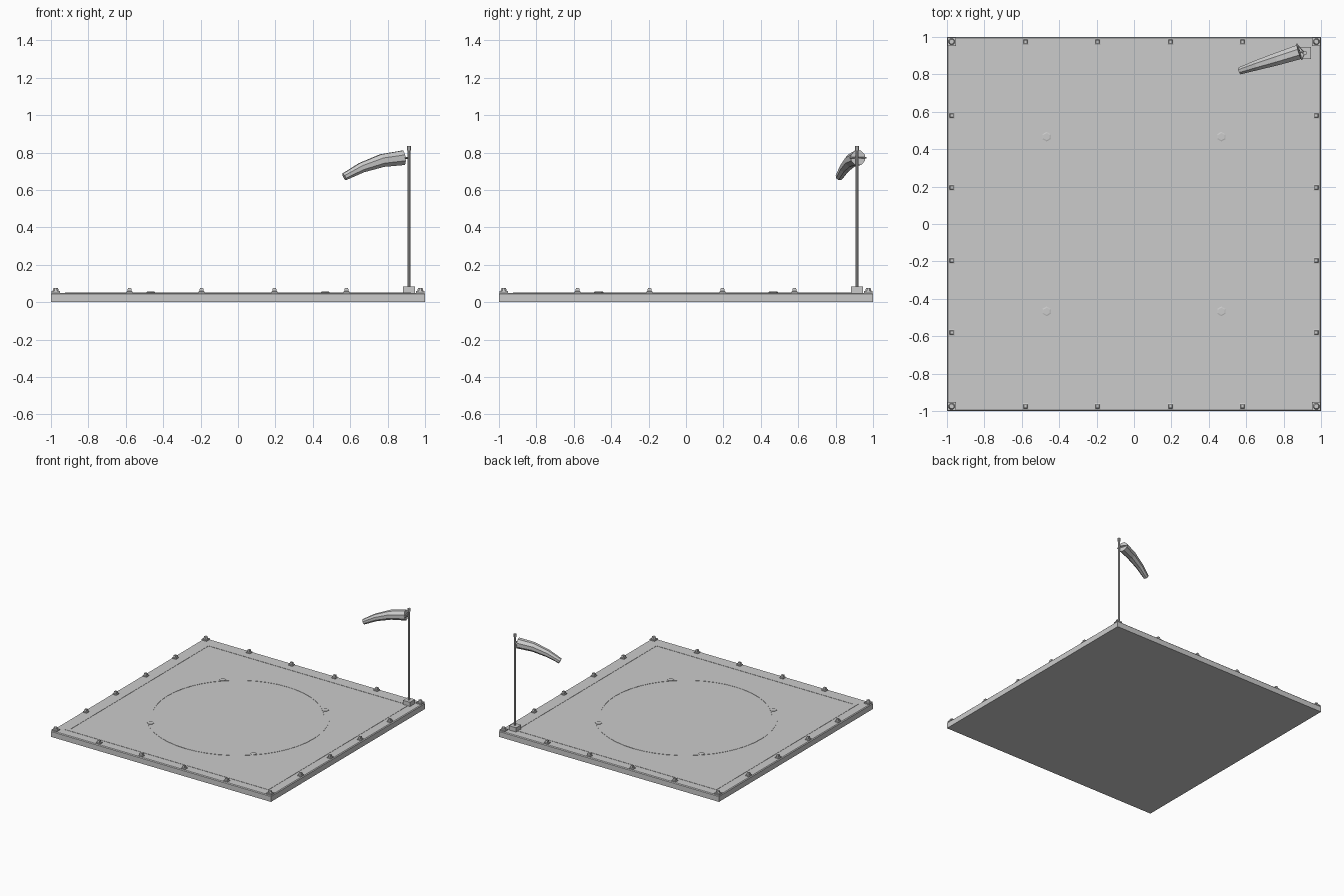
import bpy
import bmesh
import math
from mathutils import Vector, Matrix

default = bpy.data.objects.get("Cube")
if default:
    bpy.data.objects.remove(default)

grey = bpy.data.materials.new("light_grey")
grey.use_nodes = True
grey.diffuse_color = (0.6, 0.6, 0.6, 1)
grey.node_tree.nodes["Principled BSDF"].inputs["Base Color"].default_value = (0.6, 0.6, 0.6, 1)

TOP = 0.05      # height of the deck
MAST = 0.914    # mast position on both axes


def finish(name, bm):
    bmesh.ops.recalc_face_normals(bm, faces=bm.faces)
    mesh = bpy.data.meshes.new(name)
    bm.to_mesh(mesh)
    bm.free()
    mesh.materials.append(grey)
    obj = bpy.data.objects.new(name, mesh)
    bpy.context.collection.objects.link(obj)
    return obj


def loft(bm, rings):
    """Skin a list of point rings and cap both ends."""
    loops = [[bm.verts.new(p) for p in ring] for ring in rings]
    for a, b in zip(loops, loops[1:]):
        for i in range(len(a)):
            j = (i + 1) % len(a)
            bm.faces.new((a[i], a[j], b[j], b[i]))
    bm.faces.new(loops[0])
    bm.faces.new(loops[-1])


def polygon(x, y, z, radius, sides, turn=0.0):
    return [Vector((x + radius * math.cos(turn + math.tau * i / sides),
                    y + radius * math.sin(turn + math.tau * i / sides), z))
            for i in range(sides)]


def turned(bm, x, y, profile, sides, turn=0.0):
    loft(bm, [polygon(x, y, z, r, sides, turn) for r, z in profile])


def square(bm, x, y, profile):
    """Stacked square sections; profile holds (half width, height)."""
    turned(bm, x, y, [(h * math.sqrt(2), z) for h, z in profile], 4, math.pi / 4)


def band(name, outer, inner, sides, turn):
    """Thin flat marking with a hole in the middle."""
    bm = bmesh.new()
    rings = [polygon(0, 0, z, r, sides, turn) for r, z in
             ((outer, TOP), (outer, TOP + 0.002), (inner, TOP + 0.002), (inner, TOP))]
    loops = [[bm.verts.new(p) for p in ring] for ring in rings]
    for k in range(4):
        a, b = loops[k], loops[(k + 1) % 4]
        for i in range(sides):
            j = (i + 1) % sides
            bm.faces.new((a[i], a[j], b[j], b[i]))
    finish(name, bm)


def rod(bm, start, end, radius):
    axis = end - start
    matrix = Matrix.Translation((start + end) / 2) @ axis.to_track_quat('Z', 'Y').to_matrix().to_4x4()
    bmesh.ops.create_cone(bm, cap_ends=True, segments=6, radius1=radius, radius2=radius,
                          depth=axis.length, matrix=matrix)


# Deck slab with a narrow chamfer
bm = bmesh.new()
square(bm, 0, 0, [(1, 0), (1, TOP - 0.006), (0.994, TOP)])
finish("deck", bm)

# Painted border and landing circle
band("border_marking", 0.925 * math.sqrt(2), 0.895 * math.sqrt(2), 4, math.pi / 4)
band("circle_marking", 0.685, 0.64, 48, 0)

# Perimeter lights, larger at the corners
steps = [-0.975, -0.58, -0.195, 0.195, 0.58, 0.975]
edge = steps[-1]
bm = bmesh.new()
for x in steps:
    for y in steps:
        on_x, on_y = abs(x) == edge, abs(y) == edge
        if on_x and on_y:
            square(bm, x, y, [(0.022, TOP), (0.022, TOP + 0.009)])
            turned(bm, x, y, [(0.018, TOP + 0.009), (0.013, TOP + 0.027)], 8, math.pi / 8)
        elif on_x or on_y:
            square(bm, x, y, [(0.017, TOP), (0.017, TOP + 0.007),
                              (0.011, TOP + 0.009), (0.009, TOP + 0.025)])
finish("perimeter_lights", bm)

# Flush hexagonal deck lights on the circle
bm = bmesh.new()
for x in (-0.467, 0.467):
    for y in (-0.467, 0.467):
        turned(bm, x, y, [(0.026, TOP), (0.026, TOP + 0.005),
                          (0.019, TOP + 0.007)], 6, math.pi / 6)
finish("deck_lights", bm)

# Mast with footing and cap
bm = bmesh.new()
square(bm, MAST, MAST, [(0.032, TOP), (0.032, 0.085)])
finish("mast_footing", bm)
bm = bmesh.new()
turned(bm, MAST, MAST, [(0.009, 0.08), (0.009, 0.815)], 8, math.pi / 8)
finish("mast", bm)
bm = bmesh.new()
turned(bm, MAST, MAST, [(0.012, 0.812), (0.012, 0.836)], 8, math.pi / 8)
finish("mast_cap", bm)

# Drooping windsock
path = [Vector(p) for p in ((0.884, 0.92, 0.772), (0.77, 0.884, 0.757),
                            (0.66, 0.85, 0.719), (0.568, 0.82, 0.67))]
radii = [0.042, 0.037, 0.029, 0.021]
side = Vector((-0.3, 0.95, 0)).normalized()
rings = []
for i, (p, r) in enumerate(zip(path, radii)):
    along = (path[min(i + 1, 3)] - path[max(i - 1, 0)]).normalized()
    up = side.cross(along).normalized()
    rings.append([p + r * (side * math.cos(a) + up * math.sin(a))
                  for a in (math.tau * (k + 0.5) / 8 for k in range(8))])
bm = bmesh.new()
loft(bm, rings)
finish("windsock", bm)

# Swivel arm and crossbar holding the windsock mouth
bm = bmesh.new()
hub = Vector((MAST, MAST, 0.77))
rod(bm, hub, path[0], 0.005)
rod(bm, path[0] - side * 0.046, path[0] + side * 0.046, 0.004)
for s in (-1, 1):
    rod(bm, hub, path[0] + side * 0.042 * s, 0.003)
finish("windsock_bracket", bm)
